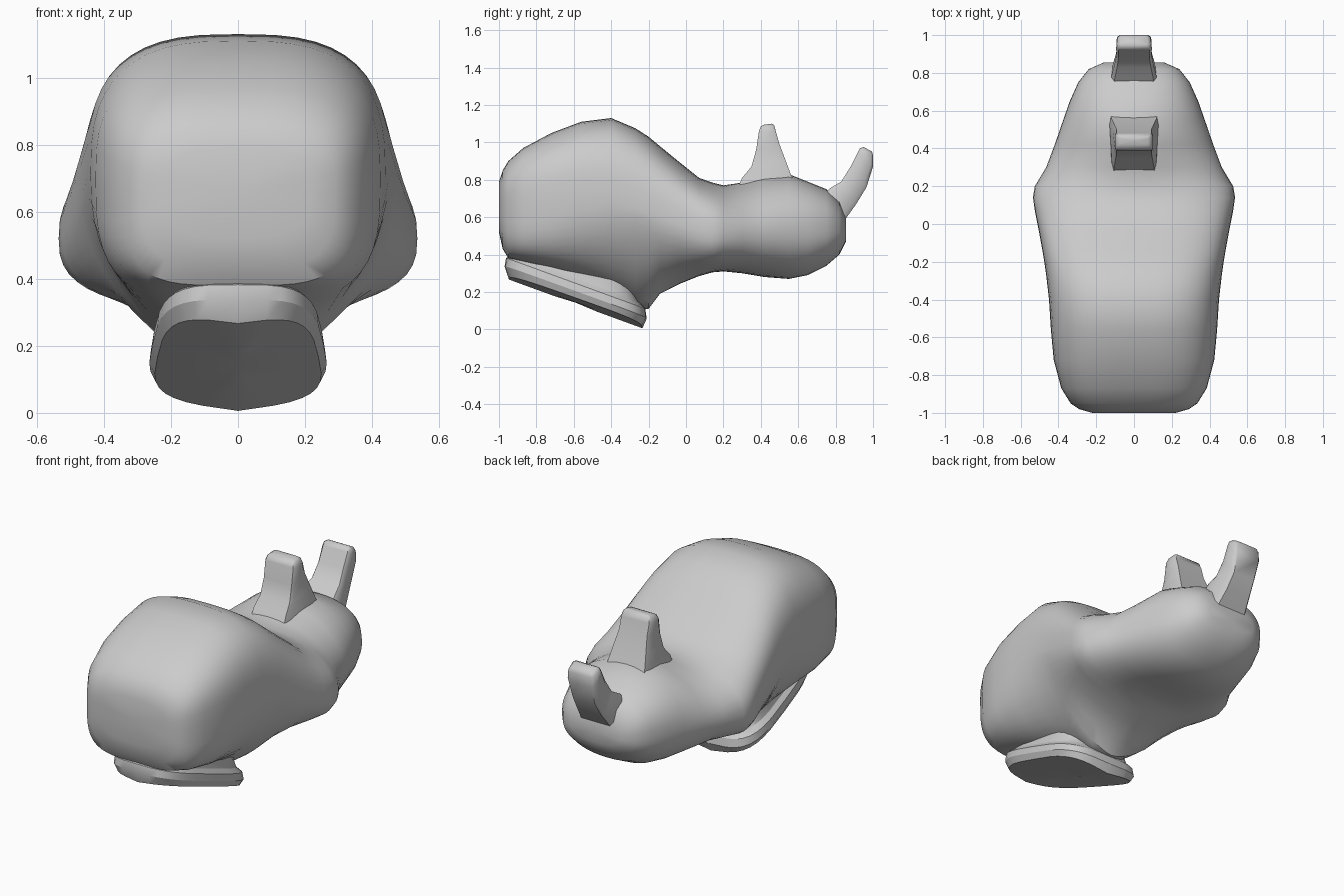
import bpy, bmesh, math
from mathutils import Vector

cube = bpy.data.objects.get("Cube")
if cube:
    bpy.data.objects.remove(cube, do_unlink=True)

GREY = (0.6, 0.6, 0.6, 1)
grey = bpy.data.materials.new("plain grey")
grey.use_nodes = True
grey.diffuse_color = GREY
grey.node_tree.nodes["Principled BSDF"].inputs["Base Color"].default_value = GREY


def loft(name, rings, angle=40):
    """Skin a list of closed rings and cap both ends."""
    bm = bmesh.new()
    rows = [[bm.verts.new(p) for p in ring] for ring in rings]
    n = len(rows[0])
    for a, b in zip(rows, rows[1:]):
        for i in range(n):
            j = (i + 1) % n
            bm.faces.new((a[i], a[j], b[j], b[i]))
    for row in (rows[0], rows[-1]):
        middle = bm.verts.new(sum((v.co for v in row), Vector()) / n)
        for i in range(n):
            bm.faces.new((row[i], row[(i + 1) % n], middle))
    bmesh.ops.recalc_face_normals(bm, faces=bm.faces)
    mesh = bpy.data.meshes.new(name)
    bm.to_mesh(mesh)
    bm.free()
    mesh.materials.append(grey)
    obj = bpy.data.objects.new(name, mesh)
    bpy.context.collection.objects.link(obj)
    bpy.ops.object.select_all(action="DESELECT")
    obj.select_set(True)
    bpy.context.view_layer.objects.active = obj
    bpy.ops.object.shade_smooth_by_angle(angle=math.radians(angle))
    return obj


def power(value, exponent):
    return math.copysign(abs(value) ** (2 / exponent), value)


def section(y, width, low, mid, top, upper, lower, count=48):
    """Rounded cross-section with different curves above and below its widest line."""
    ring = []
    for i in range(count):
        t = math.tau * i / count
        s, e = math.sin(t), upper if math.sin(t) >= 0 else lower
        height = top - mid if s >= 0 else mid - low
        ring.append((width * power(math.cos(t), e), y, mid + height * power(s, e)))
    return ring


# Main body and head: y, half width, low, widest height, top, upper and lower curve
BODY = [
    (-1, .22, .52, .66, .79, 3, 3),
    (-.98, .29, .43, .67, .85, 3, 3.5),
    (-.95, .335, .38, .68, .9, 3, 4),
    (-.87, .385, .36, .69, .97, 3, 4),
    (-.72, .425, .32, .7, 1.05, 2.9, 3.2),
    (-.56, .44, .26, .71, 1.11, 2.8, 2.4),
    (-.4, .45, .19, .7, 1.13, 2.9, 1.9),
    (-.27, .465, .11, .65, 1.075, 3, 1.55),
    (-.2, .475, .11, .62, 1.03, 3, 1.55),
    (-.14, .485, .19, .6, .98, 3, 1.8),
    (-.03, .505, .245, .56, .89, 2.9, 2),
    (.07, .525, .285, .53, .81, 2.8, 2.4),
    (.14, .535, .305, .52, .785, 2.6, 2.7),
    (.2, .525, .31, .52, .77, 2.3, 2.5),
    (.3, .465, .3, .52, .785, 1.9, 2.3),
    (.42, .42, .28, .52, .82, 1.9, 2.2),
    (.55, .375, .27, .53, .83, 2.1, 2.2),
    (.65, .34, .29, .53, .79, 2.3, 2.3),
    (.75, .295, .34, .53, .75, 2.5, 2.3),
    (.82, .24, .4, .53, .69, 2.5, 2.3),
    (.855, .16, .47, .53, .6, 2.5, 2.3),
]
loft("body", [section(*row) for row in BODY])


# Sloping foot, wider at the heel, with a shallow keel and a waist joining the body
def foot_ring(scale, lift, keel=0, count=32):
    ring = []
    for i in range(count):
        t = math.tau * i / count
        s = power(math.sin(t), 3.6)
        x = .255 * scale * power(math.cos(t), 3.6) * (1 + .12 * s)
        y = -.59 + .38 * scale * s
        centre = 1 - abs(x) / .3
        ring.append((x, y, .055 - .365 * (y + .23) + lift - keel * centre))
    return ring


loft("foot", [foot_ring(.3, -.015, .035), foot_ring(.94, -.01, .04), foot_ring(1, .02, .01),
              foot_ring(.98, .06), foot_ring(.89, .085), foot_ring(.86, .12),
              foot_ring(.84, .2)], 30)


def horn(name, stations, edge):
    """Flat horn from stations of front edge, rear edge and half widths."""
    rings = []
    for fy, fz, ry, rz, front, rear in stations:
        a, b = Vector((0, fy, fz)), Vector((0, ry, rz))
        half = []
        for along, spread in ((0, edge), (.15, 1), (.85, 1), (1, edge)):
            p = a.lerp(b, along)
            p.x = spread * (front + (rear - front) * along)
            half.append(p)
        rings.append(half + [Vector((-p.x, p.y, p.z)) for p in reversed(half)])
    return loft(name, rings, 45)


horn("middle_horn", [
    (.26, .72, .6, .74, .12, .14), (.3, .81, .56, .83, .115, .13),
    (.35, .87, .53, .91, .105, .115), (.375, .96, .5, .99, .1, .1),
    (.39, 1.06, .48, 1.06, .1, .1), (.4, 1.085, .472, 1.09, .09, .09),
    (.42, 1.095, .46, 1.1, .075, .075),
], .92)
horn("rear_horn", [
    (.72, .7, .82, .54, .12, .12), (.77, .755, .86, .6, .12, .11),
    (.83, .79, .91, .67, .105, .095), (.88, .87, .965, .76, .095, .085),
    (.92, .95, 1, .87, .095, .09), (.93, .968, 1, .93, .09, .085),
    (.95, .975, .995, .95, .075, .07),
], .85)
